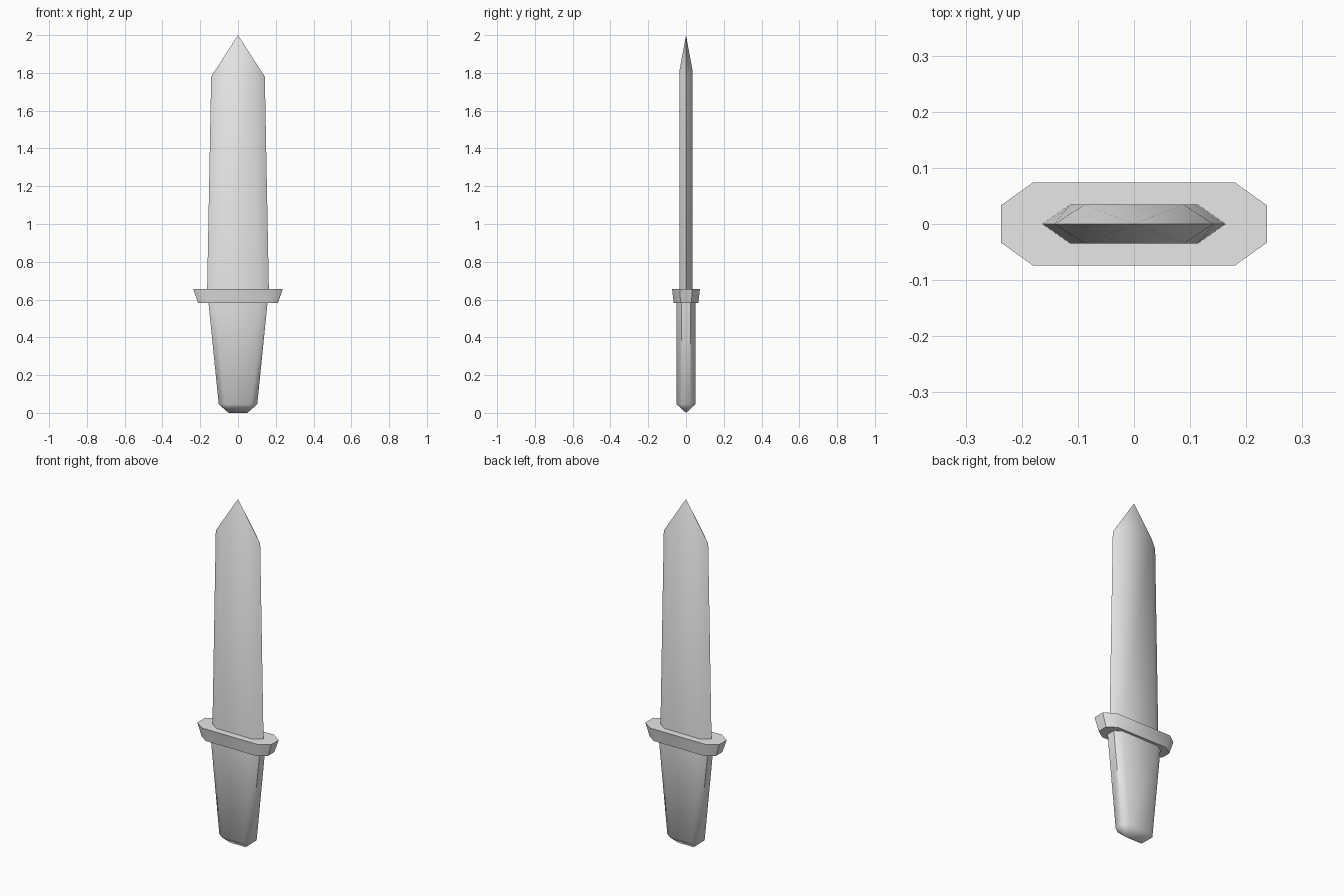
import bpy
import bmesh
from math import radians

cube = bpy.data.objects.get("Cube")
if cube:
    bpy.data.objects.remove(cube, do_unlink=True)

grey = bpy.data.materials.new("light_grey")
grey.use_nodes = True
grey.diffuse_color = (0.8, 0.8, 0.8, 1)
grey.node_tree.nodes["Principled BSDF"].inputs["Base Color"].default_value = (0.8, 0.8, 0.8, 1)


def octagon(x, y, flat_x, flat_y, z):
    """Ring of a chamfered rectangle, counter-clockwise from above."""
    return [(x, -flat_y, z), (x, flat_y, z), (flat_x, y, z), (-flat_x, y, z),
            (-x, flat_y, z), (-x, -flat_y, z), (-flat_x, -y, z), (flat_x, -y, z)]


def hexagon(x, y, flat_x, z_edge, z_flat):
    """Ring with a cutting edge at each end and flat broad sides."""
    return [(x, 0, z_edge), (flat_x, y, z_flat), (-flat_x, y, z_flat),
            (-x, 0, z_edge), (-flat_x, -y, z_flat), (flat_x, -y, z_flat)]


def loft(name, rings, smooth_angle):
    """Skin equal rings from bottom to top, then weld collapsed points."""
    bm = bmesh.new()
    loops = [[bm.verts.new(p) for p in ring] for ring in rings]
    n = len(loops[0])
    for low, high in zip(loops, loops[1:]):
        for i in range(n):
            j = (i + 1) % n
            bm.faces.new((low[i], low[j], high[j], high[i]))
    for loop in (loops[0], loops[-1]):
        if len({tuple(v.co) for v in loop}) == n:
            bm.faces.new(loop)
    bmesh.ops.remove_doubles(bm, verts=bm.verts, dist=0.0005)
    bmesh.ops.recalc_face_normals(bm, faces=bm.faces)
    mesh = bpy.data.meshes.new(name)
    bm.to_mesh(mesh)
    bm.free()
    mesh.materials.append(grey)
    obj = bpy.data.objects.new(name, mesh)
    bpy.context.collection.objects.link(obj)
    bpy.ops.object.select_all(action="DESELECT")
    obj.select_set(True)
    bpy.context.view_layer.objects.active = obj
    bpy.ops.object.shade_smooth_by_angle(angle=radians(smooth_angle))
    return obj


# Blade: tapering, double-edged, with a pointed tip
loft("blade", [
    hexagon(0.164, 0.035, 0.114, 0.62, 0.62),
    hexagon(0.142, 0.035, 0.088, 1.78, 1.81),
    [(0, 0, 2)] * 6,
], 50)

# Guard: chamfered collar flaring upward
loft("guard", [
    octagon(0.212, 0.065, 0.16, 0.029, 0.583),
    octagon(0.237, 0.074, 0.18, 0.033, 0.657),
], 50)

# Handle: narrows downward and closes in a short ridge
ridge = [(x, 0, 0) for x in (0.05, 0.05, 0.05, -0.05, -0.05, -0.05, -0.05, 0.05)]
loft("handle", [
    ridge,
    octagon(0.102, 0.05, 0.068, 0.025, 0.046),
    octagon(0.157, 0.05, 0.12, 0.025, 0.59),
], 50)
